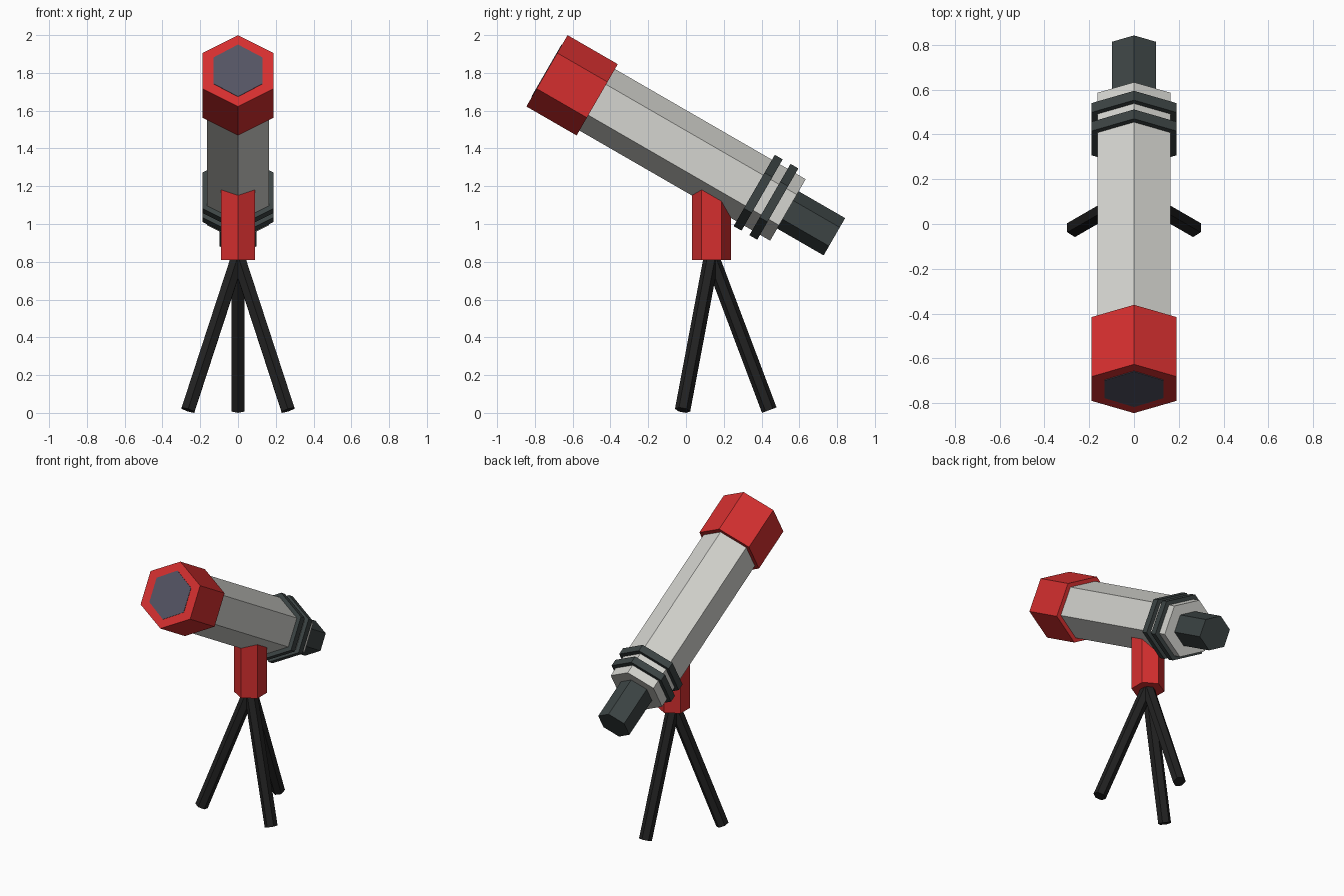
import bpy, bmesh, math
from mathutils import Vector

if "Cube" in bpy.data.objects:
    bpy.data.objects.remove(bpy.data.objects["Cube"])


def material(name, rgb):
    lin = [((c / 255 + 0.055) / 1.055) ** 2.4 for c in rgb]
    m = bpy.data.materials.new(name)
    m.diffuse_color = (*lin, 1)
    m.use_nodes = True
    m.node_tree.nodes["Principled BSDF"].inputs["Base Color"].default_value = m.diffuse_color
    return m


RED = material("red", (213, 47, 47))
GREY = material("light grey", (213, 213, 208))
DARK = material("dark slate", (60, 68, 68))
BLACK = material("black", (33, 33, 33))
GLASS = material("lens glass", (84, 84, 99))


def hex_prism(name, a, b, r, spoke, mat, r_side=None):
    """Six-sided prism from a to b with one corner pointing along spoke."""
    a, b, spoke = Vector(a), Vector(b), Vector(spoke)
    axis = (b - a).normalized()
    u = (spoke - axis * spoke.dot(axis)).normalized()
    v = axis.cross(u)
    rs = r_side or r
    bm = bmesh.new()
    rings = []
    for end in (a, b):
        rings.append([bm.verts.new(end + u * r * math.cos(i * math.pi / 3)
                                   + v * rs * math.sin(i * math.pi / 3)) for i in range(6)])
    lo, hi = rings
    bm.faces.new(lo[::-1])
    bm.faces.new(hi)
    for i in range(6):
        j = (i + 1) % 6
        bm.faces.new((lo[i], lo[j], hi[j], hi[i]))
    bmesh.ops.recalc_face_normals(bm, faces=bm.faces)
    me = bpy.data.meshes.new(name)
    bm.to_mesh(me)
    bm.free()
    me.materials.append(mat)
    ob = bpy.data.objects.new(name, me)
    bpy.context.collection.objects.link(ob)
    return ob


# Optical axis: from the front opening, 30 degrees down towards the back
FRONT = Vector((0, -0.736, 1.811))
AXIS = Vector((0, math.cos(math.radians(30)), -0.5))
UP = (0, 0, 1)


def on_axis(name, start, end, r, mat, r_side=None):
    return hex_prism(name, FRONT + AXIS * start, FRONT + AXIS * end, r, UP, mat, r_side)


# Telescope body
on_axis("front_hood", 0.0, 0.307, 0.218, RED)
on_axis("front_lens", -0.003, 0.004, 0.159, GLASS, 0.151)
on_axis("main_tube", 0.29, 1.473, 0.188, GREY)
on_axis("focus_ring_front", 1.267, 1.315, 0.218, DARK)
on_axis("focus_ring_back", 1.363, 1.411, 0.218, DARK)
on_axis("eyepiece", 1.45, 1.757, 0.114, DARK)

# Mount column
MY = 0.135
hex_prism("mount_column", (0, MY, 0.81), (0, MY, 1.22), 0.104, (0, 1, 0), RED)

# Tripod legs
for name, deg in (("back_leg", 90), ("left_leg", 210), ("right_leg", 330)):
    out = Vector((math.cos(math.radians(deg)), math.sin(math.radians(deg)), 0))
    foot = Vector((0, MY, 0.0145)) + out * 0.306
    hex_prism(name, foot, (0, MY, 0.826), 0.041, out, BLACK)
